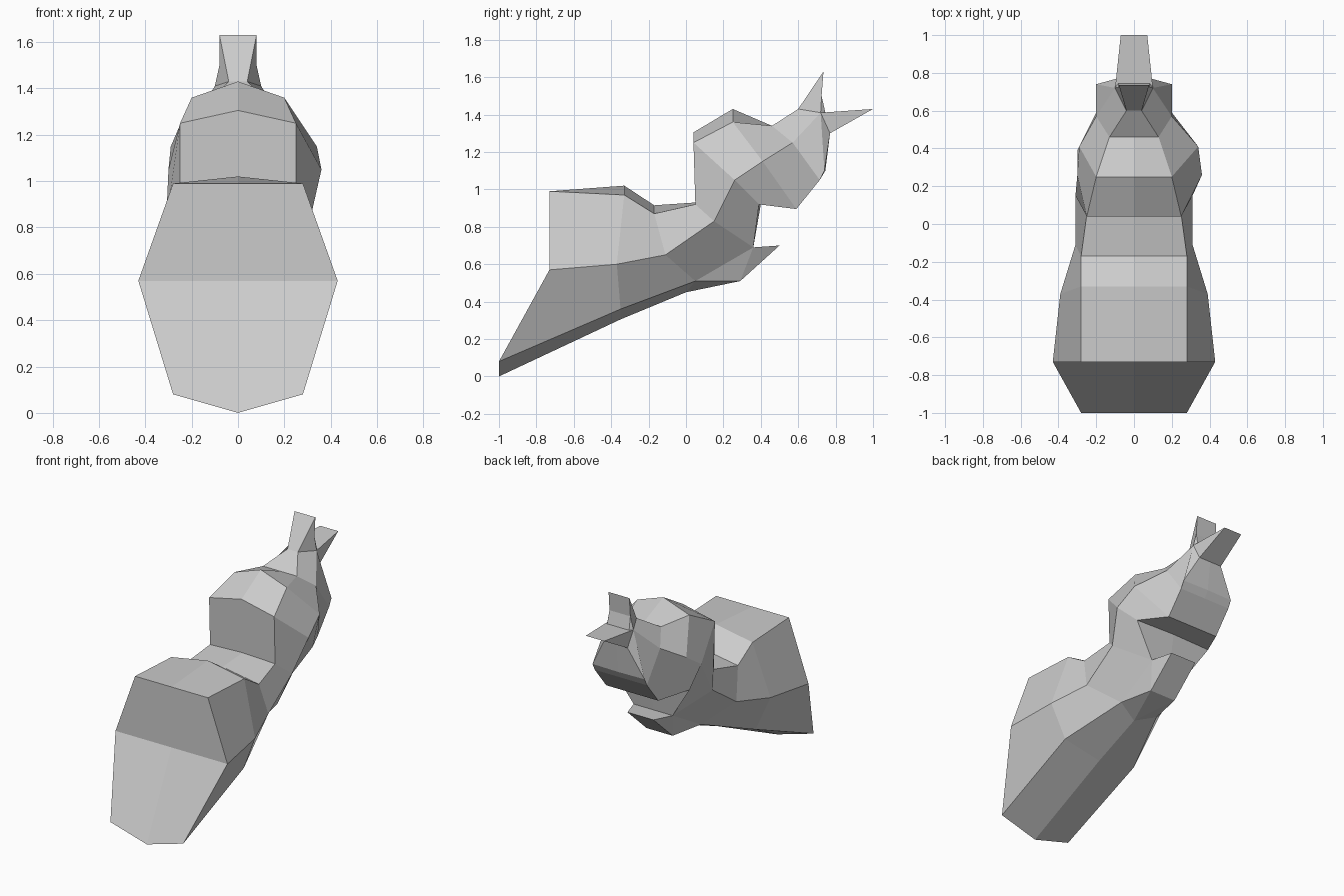
import bpy, bmesh

if "Cube" in bpy.data.objects:
    bpy.data.objects.remove(bpy.data.objects["Cube"])


def finish(bm, name):
    bmesh.ops.remove_doubles(bm, verts=bm.verts, dist=0.0005)
    bmesh.ops.dissolve_degenerate(bm, edges=bm.edges, dist=0.0005)
    bmesh.ops.recalc_face_normals(bm, faces=bm.faces)
    mesh = bpy.data.meshes.new(name)
    bm.to_mesh(mesh)
    bm.free()
    ob = bpy.data.objects.new(name, mesh)
    bpy.context.collection.objects.link(ob)
    return ob


def loft(name, rings, bulge=None):
    """Skin mirrored half-sections: bottom, lower side, flank, upper side, top.
    bulge: ring index -> extra width of the flank point on the +x side."""
    bm = bmesh.new()
    for s in (1, -1):
        grid = []
        for i, ring in enumerate(rings):
            pts = [[s * p[0], p[1], p[2]] for p in ring]
            if s > 0 and bulge:
                pts[2][0] += bulge.get(i, 0)
            grid.append([bm.verts.new(p) for p in pts])
        for a, b in zip(grid, grid[1:]):
            for k in range(4):
                bm.faces.new((a[k], a[k + 1], b[k + 1], b[k]))
    return finish(bm, name)


def hull(name, half):
    bm = bmesh.new()
    for x, y, z in half:
        for s in ((1, -1) if x else (1,)):
            bm.verts.new((s * x, y, z))
    bmesh.ops.convex_hull(bm, input=bm.verts)
    return finish(bm, name)


def cap(ring, y, z):
    """Collapse a ring onto the centre plane to close an end."""
    b, t = ring[0], ring[4]
    return [b, b, (0, y, z), t, t]


# Body, from the sloping front end to the neck
body = [
    [(0, -1, 0), (.28, -1, .08), (.43, -.73, .57), (.28, -.73, .99), (0, -.73, .99)],
    [(0, -.35, .305), (.29, -.35, .36), (.39, -.37, .6), (.28, -.33, .97), (0, -.33, 1.02)],
    [(0, 0, .45), (.15, .05, .51), (.31, -.11, .65), (.28, -.17, .87), (0, -.17, .915)],
    [(0, .36, .69), (.15, .36, .69), (.31, .15, .83), (.25, .05, .92), (0, .05, .93)],
]
loft("body", [cap(body[0], -.73, .57)] + body)

# Head, from the neck to the upright fin
head = [
    body[-1],
    [(0, .4, .92), (.3, .39, .92), (.3, .26, 1.05), (.25, .04, 1.25), (0, .04, 1.305)],
    [(0, .59, .895), (.2, .59, .895), (.29, .41, 1.15), (.2, .25, 1.36), (0, .25, 1.43)],
    [(0, .715, 1.05), (.2, .715, 1.05), (.2, .57, 1.25), (.13, .46, 1.34), (0, .46, 1.34)],
    [(0, .745, 1.1), (.2, .74, 1.1), (.1, .72, 1.41), (.04, .6, 1.43), (0, .6, 1.43)],
    [(0, .77, 1.3), (.09, .77, 1.3), (.08, .725, 1.5), (.08, .735, 1.63), (0, .735, 1.63)],
]
loft("head", head + [cap(head[-1], .725, 1.5)], bulge={1: .06, 2: .05})

# Flat fin pointing backwards from the head
hull("rear_fin", [(.1, .72, 1.41), (.09, .77, 1.3), (.07, 1.0, 1.43)])

# Wedge under the neck
hull("lower_wedge", [(0, 0, .45), (.15, .05, .51), (.1, .29, .51),
                     (.1, .5, .7), (.15, .36, .69)])
